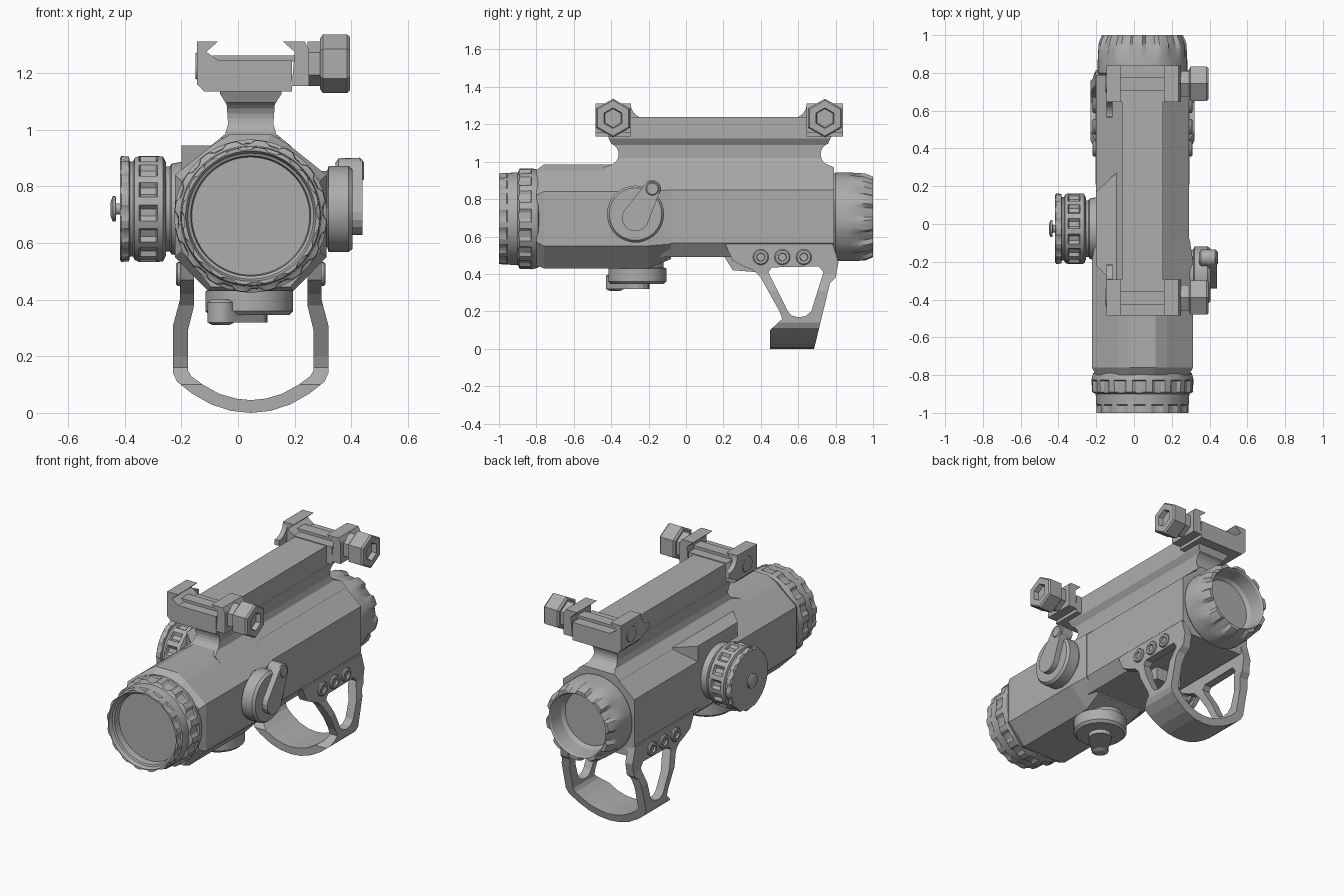
import bpy, bmesh
from math import sin, cos, pi, radians

cube = bpy.data.objects.get("Cube")
if cube:
    bpy.data.objects.remove(cube, do_unlink=True)

CX, CZ = 0.045, 0.695          # optical axis
GREY = (0.42, 0.42, 0.42, 1)
mat = bpy.data.materials.new("anodised grey")
mat.use_nodes = True
mat.diffuse_color = GREY
bsdf = mat.node_tree.nodes["Principled BSDF"]
bsdf.inputs["Base Color"].default_value = GREY
bsdf.inputs["Roughness"].default_value = 0.6


def place(axis, a, u, v):
    return {"x": (a, u, v), "y": (u, a, v), "z": (u, v, a)}[axis]


def loft(name, axis, sections, smooth=False):
    """Skin equal-length outlines (position, points) along an axis and cap both ends."""
    bm = bmesh.new()
    rings = [[bm.verts.new(place(axis, a, u, v)) for u, v in pts] for a, pts in sections]
    n = len(rings[0])
    for r, s in zip(rings, rings[1:]):
        for i in range(n):
            j = (i + 1) % n
            bm.faces.new((r[i], r[j], s[j], s[i]))
    bm.faces.new(rings[0])
    bm.faces.new(rings[-1])
    bmesh.ops.recalc_face_normals(bm, faces=bm.faces)
    me = bpy.data.meshes.new(name)
    bm.to_mesh(me)
    bm.free()
    me.materials.append(mat)
    if smooth:
        me.polygons.foreach_set("use_smooth", [True] * len(me.polygons))
        me.set_sharp_from_angle(angle=radians(28))
    ob = bpy.data.objects.new(name, me)
    bpy.context.collection.objects.link(ob)
    return ob


def prism(name, axis, a0, a1, pts):
    return loft(name, axis, [(a0, pts), (a1, pts)])


def box(name, x, y, z):
    return prism(name, "y", y[0], y[1], [(x[0], z[0]), (x[1], z[0]), (x[1], z[1]), (x[0], z[1])])


def circle(c, r, n=48, depth=0, count=12, gap=0.34, start=0.0):
    """Circle outline with optional evenly spaced notches."""
    pts = []
    for i in range(n):
        rr = r - depth if (i * count / n) % 1 < gap else r
        t = 2 * pi * i / n + start
        pts.append((c[0] + rr * cos(t), c[1] + rr * sin(t)))
    return pts


def lathe(name, axis, c, profile, n=48, count=12, gap=0.34, smooth=True):
    """Profile rows are (position, radius) or (position, radius, notch depth)."""
    return loft(name, axis, [(p[0], circle(c, p[1], n, p[2] if len(p) > 2 else 0, count, gap))
                             for p in profile], smooth)


def mirrored(half):
    """Close a right-hand half outline (offset, z) across the optical axis."""
    return [(CX + x, z) for x, z in half] + [(CX - x, z) for x, z in reversed(half)]


def boolean(ob, tool, op):
    mod = ob.modifiers.new("cut", "BOOLEAN")
    mod.operation, mod.object, mod.solver = op, tool, "EXACT"
    bpy.context.view_layer.update()
    dg = bpy.context.evaluated_depsgraph_get()
    me = bpy.data.meshes.new_from_object(ob.evaluated_get(dg))
    ob.modifiers.clear()
    ob.data = me
    bpy.data.objects.remove(tool, do_unlink=True)


def arc(c, r, t0, t1, n=8):
    return [(c[0] + r * cos(radians(t0 + (t1 - t0) * i / n)),
             c[1] + r * sin(radians(t0 + (t1 - t0) * i / n))) for i in range(n + 1)]


def lever_outline(c, r, tip, r_tip, t):
    return arc(c, r, t + 90, t + 270) + arc(tip, r_tip, t - 90, t + 90)


# Housing: wide front half, slimmer rear half
front = [(.07, .985), (.13, .95), (.268, .84), (.268, .55), (.15, .43)]
nose = [(.06, .955), (.12, .93), (.245, .82), (.245, .57), (.14, .445)]
heel = [(.07, .985), (.13, .95), (.25, .85), (.25, .56), (.16, .48)]
rear = [(.09, .965), (.13, .945), (.245, .85), (.245, .565), (.19, .49)]
loft("front_housing", "y", [(-.8, mirrored(nose)), (-.76, mirrored(front)),
                            (-.2, mirrored(front)), (-.08, mirrored(heel))])
loft("rear_housing", "y", [(-.2, mirrored(rear)), (.79, mirrored(rear))])
prism("underside_block", "x", CX - .09, CX + .09,
      [(.2, .5), (.25, .42), (.37, .41), (.37, .5)])

# Objective bezel with recessed lens
lathe("objective_bezel", "y", (CX, CZ),
      [(-.93, .208), (-.97, .212), (-.975, .222), (-1, .23), (-1, .243, .008), (-.96, .245, .01),
       (-.955, .245), (-.9, .248), (-.895, .255), (-.89, .268, .012), (-.83, .27, .012),
       (-.825, .27), (-.79, .262), (-.78, .24)], n=96, count=16)

# Scalloped eyepiece with recessed lens
lathe("eyepiece", "y", (CX, .705),
      [(.88, .165), (.9, .18), (.99, .188), (1, .195), (1, .215, .02), (.96, .232, .022),
       (.92, .235, .01), (.87, .237), (.8, .237), (.78, .22)], n=80, count=10, gap=.4)

# Side turret on a raised boss
loft("turret_boss", "x", [(.0, [(-.42, .5), (.36, .5), (.36, .945), (-.42, .945)]),
                          (-.2, [(-.22, .54), (.17, .54), (.17, .945), (-.22, .945)])])
TURRET = (-.025, .72)
lathe("turret_base", "x", TURRET, [(-.18, .17), (-.235, .16), (-.24, .15), (-.265, .15)])
lathe("turret_knob", "x", TURRET,
      [(-.255, .165), (-.265, .185, .0), (-.285, .187), (-.29, .187, .016), (-.345, .187, .016),
       (-.35, .187), (-.365, .18), (-.37, .168), (-.382, .168), (-.385, .185, .008),
       (-.412, .187, .008), (-.417, .178)], n=84, count=14)
lathe("turret_button", "x", TURRET,
      [(-.41, .02), (-.43, .02), (-.432, .045), (-.442, .045), (-.45, .025)], n=24)

# Lever dial on the left side
DIAL = (-.27, .72)
lathe("side_dial", "x", DIAL, [(.28, .135), (.315, .135), (.32, .152), (.39, .152), (.405, .14)])
side_lever = lever_outline((-.27, .70), .072, (-.185, .85), .046, 60)
prism("side_lever", "x", .39, .44, side_lever)
lathe("side_lever_tip", "x", (-.18, .855), [(.345, .03), (.355, .044), (.43, .046), (.445, .03)], n=20)

# Lever dial underneath
UNDER = (.04, -.26)
lathe("under_dial", "z", UNDER,
      [(.47, .14), (.435, .14), (.43, .155), (.36, .155), (.345, .14)])
prism("under_lever", "z", .32, .36, lever_outline((.035, -.265), .07, (-.05, -.375), .046, 232))
lathe("under_lever_tip", "z", (-.06, -.38), [(.4, .035), (.39, .048), (.32, .048), (.31, .03)], n=20)

# Mount riser: cross-section trimmed by a side outline with concave ends
riser = prism("mount_riser", "y", -.6, 1,
              mirrored([(.108, 1.24), (.108, 1.125), (.085, 1.09), (.08, 1.02), (.09, .985),
                        (.145, .94)]))
side = ([(-.44, .9), (-.44, .97)] + arc((-.42, 1.04), .06, -70, 70) +
        [(-.42, 1.14), (-.42, 1.3), (.78, 1.3), (.78, 1.14)] +
        arc((.78, 1.04), .06, 110, 250) + [(.79, .97), (.79, .9)])
boolean(riser, prism("riser_trim", "x", -.5, .5, side), "INTERSECT")

# Rail clamps with hex knobs
groove = [(-.145, 1.16), (-.12, 1.135), (.19, 1.135), (.19, 1.245), (-.07, 1.245),
          (-.112, 1.275), (-.07, 1.312), (-.145, 1.312)]
jaw = [(.19, 1.155), (.25, 1.155), (.25, 1.285), (.235, 1.312), (.158, 1.312), (.2, 1.275)]
for tag, y0, y1, inward in (("front", -.485, -.295, 1), ("rear", .645, .84, -1)):
    yc, edge = (y0 + y1) / 2, (y1 if inward > 0 else y0)
    prism(tag + "_clamp", "y", y0, y1, groove)
    prism(tag + "_clamp_jaw", "y", y0, y1, jaw)
    box(tag + "_cross_bar", (-.09, .2), (yc - .035, yc + .035), (1.24, 1.262))
    fillet = [(edge + inward * (u - .001), z) for u, z in arc((.08, 1.312), .08, 180, 270)]
    prism(tag + "_clamp_fillet", "x", -.145, -.115,
          fillet + [(edge + inward * .08, 1.2), (edge, 1.16)])
    hexagon = lambda r: circle((yc, 1.233), r, 6, start=pi / 2)
    loft(tag + "_clamp_nut", "x", [(.245, hexagon(.078)), (.295, hexagon(.078))])
    loft(tag + "_clamp_knob", "x",
         [(.29, hexagon(.09)), (.3, hexagon(.104)), (.385, hexagon(.104)), (.395, hexagon(.095)),
          (.395, hexagon(.055)), (.365, hexagon(.05))])
    lathe(tag + "_bolt_end", "x", (yc, 1.225), [(-.15, .045), (-.14, .05)], n=24)

# Guard hoop: front outline trimmed by the side outline, then the windows cut
outer = [(.25, .56), (.25, .4), (.274, .31), (.274, .14), (.26, .11), (.21, .07), (.14, .03), (.07, .007)]
inner = [(.2, .56), (.2, .38), (.222, .29), (.222, .15), (.21, .13), (.17, .1), (.11, .067), (.05, .05)]
flip = lambda pts: [(-x, z) for x, z in reversed(pts)]
band = outer + [(0, 0)] + flip(outer) + flip(inner)[::-1] + [(0, .045)] + inner[::-1]
hoop = prism("guard_hoop", "y", .1, .9, [(CX + x, z) for x, z in band])
hoop_side = [(.2, .58), (.78, .58), (.815, .46), (.8, .38), (.77, .35), (.68, -.02), (.45, -.02),
             (.45, .1), (.515, .16), (.5, .2), (.4, .38), (.36, .42), (.31, .44), (.25, .47)]
boolean(hoop, prism("hoop_trim", "x", -.5, .6, hoop_side), "INTERSECT")
window = [(.44, .41), (.46, .435), (.71, .44), (.735, .41), (.67, .2), (.64, .175),
          (.6, .168), (.565, .178), (.545, .2)]
boolean(hoop, prism("hoop_window", "x", -.5, .6, window), "DIFFERENCE")

# Hoop screws with sockets, both sides
for s, tag in ((1, "left"), (-1, "right")):
    for i in range(3):
        lathe(f"{tag}_hoop_screw_{i + 1}", "x", (.4 + .115 * i, .49),
              [(CX + s * a, r) for a, r in
               ((.24, .042), (.258, .042), (.264, .036), (.264, .022), (.252, .02))], n=24)
